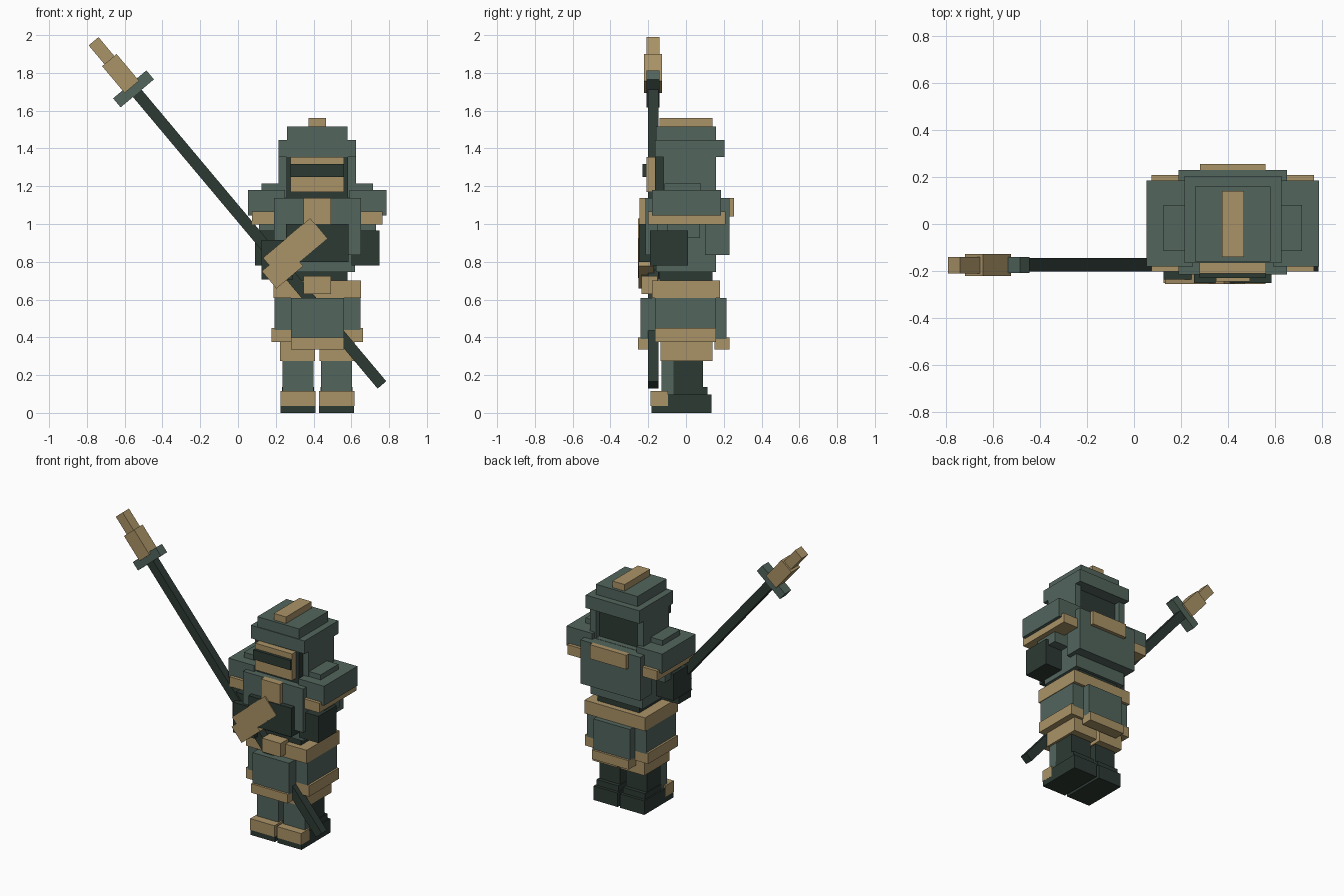
import bpy
import bmesh
from math import radians
from mathutils import Matrix, Vector

cube = bpy.data.objects.get("Cube")
if cube:
    bpy.data.objects.remove(cube, do_unlink=True)

MID = 0.42  # symmetry plane of the figure


def material(name, rgb):
    m = bpy.data.materials.new(name)
    m.use_nodes = True
    m.diffuse_color = (*rgb, 1)
    m.node_tree.nodes["Principled BSDF"].inputs["Base Color"].default_value = (*rgb, 1)
    return m


green = material("armour_green", (0.085, 0.13, 0.108))
gold = material("brass_tan", (0.40, 0.29, 0.135))
dark = material("dark_green", (0.026, 0.042, 0.034))


def box(name, mat, x, y, z, matrix=Matrix()):
    """Box from its low and high limits on each axis."""
    bm = bmesh.new()
    bmesh.ops.create_cube(bm, size=1)
    for v in bm.verts:
        v.co = Vector([(a + b) / 2 + c * (b - a) for (a, b), c in zip((x, y, z), v.co)])
    bm.transform(matrix)
    mesh = bpy.data.meshes.new(name)
    bm.to_mesh(mesh)
    bm.free()
    mesh.materials.append(mat)
    ob = bpy.data.objects.new(name, mesh)
    bpy.context.collection.objects.link(ob)
    return ob


def mid(name, mat, half, y, z):
    """Box centred on the figure."""
    return box(name, mat, (MID - half, MID + half), y, z)


def pair(name, mat, inner, outer, y, z):
    """Left and right boxes at a distance from the figure's middle."""
    box("left_" + name, mat, (MID + inner, MID + outer), y, z)
    box("right_" + name, mat, (MID - outer, MID - inner), y, z)


# Helmet and face
mid("helmet_crest", gold, 0.047, (-0.14, 0.14), (1.51, 1.56))
mid("helmet_top", green, 0.16, (-0.16, 0.16), (1.44, 1.515))
mid("helmet_brim", green, 0.206, (-0.165, 0.205), (1.355, 1.445))
pair("cheek_guard", green, 0.16, 0.206, (-0.12, 0.16), (1.13, 1.36))
mid("head", dark, 0.162, (-0.165, 0.12), (1.13, 1.36))
mid("face_plate", gold, 0.142, (-0.21, -0.16), (1.17, 1.355))
mid("visor", dark, 0.142, (-0.23, -0.2), (1.25, 1.317))

# Torso
mid("torso", green, 0.2, (-0.16, 0.16), (0.745, 1.14))
mid("chest_plate", green, 0.23, (-0.215, -0.15), (0.835, 1.138))
mid("back_plate", green, 0.23, (0.1, 0.23), (0.835, 1.138))
mid("chest_stripe", gold, 0.072, (-0.245, -0.2), (0.95, 1.138))
mid("back_clasp", gold, 0.14, (0.22, 0.255), (1.04, 1.138))
mid("belly_plate", dark, 0.165, (-0.25, -0.15), (0.8, 1.0))
mid("waist", dark, 0.16, (-0.14, 0.14), (0.69, 0.75))

# Shoulders and arms
pair("shoulder_pad", green, 0.18, 0.295, (-0.115, 0.08), (1.1, 1.215))
pair("shoulder_plate", green, 0.17, 0.367, (-0.18, 0.185), (1.045, 1.18))
pair("shoulder_trim", gold, 0.23, 0.345, (-0.202, 0.208), (0.998, 1.065))
pair("upper_arm", green, 0.18, 0.31, (-0.1, 0.075), (0.925, 1.06))
pair("forearm", dark, 0.18, 0.33, (-0.19, 0.01), (0.78, 0.965))
box("right_hand", dark, (0.125, 0.29), (-0.235, -0.1), (0.705, 0.915))

# Belt and skirt armour
mid("belt", gold, 0.232, (-0.18, 0.18), (0.608, 0.70))
mid("buckle", gold, 0.072, (-0.235, -0.15), (0.63, 0.725))
mid("skirt", green, 0.228, (-0.165, 0.16), (0.44, 0.61))
mid("skirt_hem", gold, 0.242, (-0.165, 0.16), (0.375, 0.45))
for side, near, far, trim in (("front", -0.15, -0.24, -0.255), ("back", 0.15, 0.215, 0.23)):
    mid(side + "_panel", green, 0.14, sorted((near, far)), (0.39, 0.608))
    mid(side + "_panel_trim", gold, 0.14, sorted((near, trim)), (0.335, 0.398))

# Legs and boots
pair("thigh", gold, 0.012, 0.198, (-0.135, 0.14), (0.275, 0.4))
pair("shin_guard", green, 0.02, 0.184, (-0.13, -0.065), (0.09, 0.28))
pair("leg", dark, 0.022, 0.182, (-0.07, 0.09), (0.09, 0.28))
pair("ankle", dark, 0.018, 0.186, (-0.065, 0.115), (0.08, 0.137))
pair("boot", dark, 0.01, 0.195, (-0.182, 0.135), (0, 0.097))
pair("toe_cap", gold, 0.009, 0.196, (-0.187, -0.095), (0.037, 0.115))

# Polearm, built upright from its butt end and then tilted
tilt = Matrix.Translation((0.762, -0.175, 0.148)) @ Matrix.Rotation(radians(-40), 4, 'Y')


def staff_part(name, mat, x, y, z):
    return box(name, mat, x, y, z, tilt)


staff_part("staff_shaft", dark, (-0.03, 0.03), (-0.027, 0.03), (0, 2.05))
staff_part("staff_guard", green, (-0.115, 0.115), (-0.034, 0.034), (2.015, 2.077))
staff_part("blade_base", gold, (-0.05, 0.05), (-0.047, 0.047), (2.06, 2.245))
staff_part("blade_tip", gold, (-0.034, 0.034), (-0.035, 0.035), (2.22, 2.375))

# Tilted hand guards around the shaft
staff_part("grip_guard", gold, (-0.05, 0.276), (-0.08, -0.01), (0.78, 0.92))
staff_part("grip_glove", gold, (-0.1, 0.085), (-0.076, 0.005), (0.75, 0.87))
